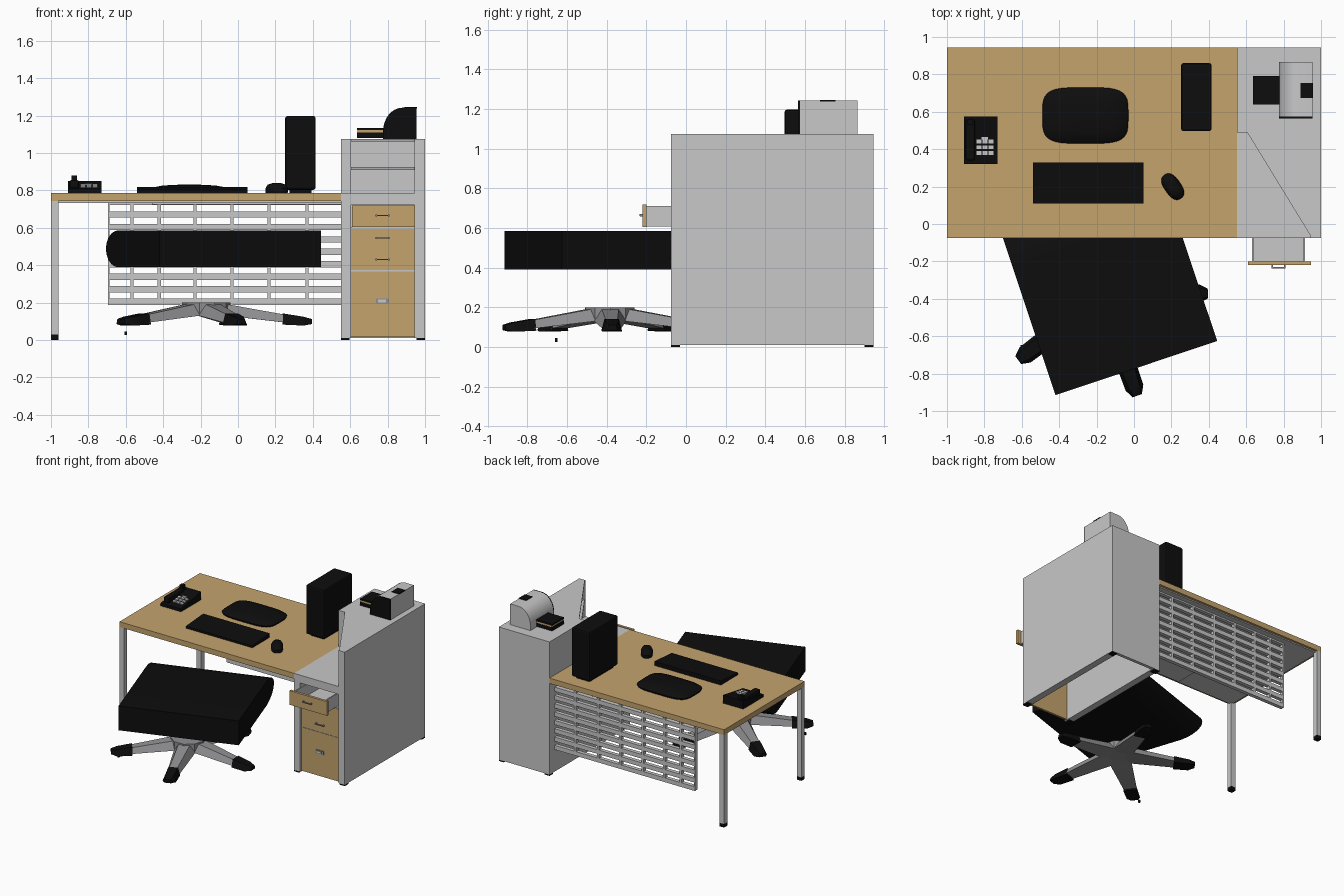
import bpy, bmesh, math
from mathutils import Matrix, Vector

if "Cube" in bpy.data.objects:
    bpy.data.objects.remove(bpy.data.objects["Cube"])


def material(name, rgb):
    m = bpy.data.materials.new(name)
    m.diffuse_color = (*rgb, 1)
    m.use_nodes = True
    m.node_tree.nodes["Principled BSDF"].inputs["Base Color"].default_value = m.diffuse_color
    return m


GRAY = material("light gray", (0.58, 0.58, 0.58))
WOOD = material("tan wood", (0.56, 0.37, 0.155))
BLACK = material("black", (0.004, 0.004, 0.004))
STEEL = material("mid gray", (0.28, 0.28, 0.29))


def loft(name, rings, mat, smooth=False, matrix=None):
    """Skin equal-length rings of points and cap both ends."""
    bm = bmesh.new()
    rv = [[bm.verts.new(p) for p in r] for r in rings]
    n = len(rv[0])
    for a, b in zip(rv, rv[1:]):
        for i in range(n):
            j = (i + 1) % n
            bm.faces.new((a[i], a[j], b[j], b[i]))
    bm.faces.new(rv[0][::-1])
    bm.faces.new(rv[-1])
    if matrix:
        bm.transform(matrix)
    bmesh.ops.recalc_face_normals(bm, faces=bm.faces)
    me = bpy.data.meshes.new(name)
    bm.to_mesh(me)
    bm.free()
    me.materials.append(mat)
    ob = bpy.data.objects.new(name, me)
    bpy.context.collection.objects.link(ob)
    if smooth:
        bpy.ops.object.select_all(action='DESELECT')
        ob.select_set(True)
        bpy.context.view_layer.objects.active = ob
        bpy.ops.object.shade_smooth_by_angle(angle=math.radians(40))
    return ob


def plate(name, pts, z0, z1, mat):
    return loft(name, [[(x, y, z) for x, y in pts] for z in (z0, z1)], mat)


def box(name, x0, x1, y0, y1, z0, z1, mat, bevel=0):
    ob = plate(name, [(x0, y0), (x1, y0), (x1, y1), (x0, y1)], z0, z1, mat)
    if bevel:
        b = ob.modifiers.new("bevel", 'BEVEL')
        b.width, b.segments = bevel, 2
    return ob


def oval(a, b, z, power, n=40):
    """Rounded-rectangle ring around the origin."""
    out = []
    for i in range(n):
        t = 2 * math.pi * i / n
        c, s = math.cos(t), math.sin(t)
        out.append((a * math.copysign(abs(c) ** power, c),
                    b * math.copysign(abs(s) ** power, s), z))
    return out


# Desk top, underframe and left legs
box("desk_top", -1, 0.55, -0.075, 0.945, 0.742, 0.785, WOOD)
box("desk_underframe", -0.98, 0.55, -0.055, 0.925, 0.733, 0.742, GRAY)
box("front_tray", -0.46, 0.55, -0.04, 0.25, 0.724, 0.734, GRAY)
for tag, y in (("front", -0.075), ("back", 0.905)):
    box(tag + "_leg", -1, -0.96, y, y + 0.04, 0.028, 0.742, GRAY)
    box(tag + "_leg_foot", -1, -0.96, y, y + 0.04, 0, 0.028, BLACK)

# Slotted modesty panel
PY0, PY1 = 0.85, 0.88
for k in range(9):
    z = 0.187 + 0.0667 * k
    box("panel_slat", -0.695, 0.55, PY0, PY1, z, min(z + 0.034, 0.735), GRAY)
for x in (-0.691, -0.567, -0.422, -0.23, -0.032, 0.166, 0.369):
    w = 0.005 if x < -0.6 else 0.009
    box("panel_upright", x - w, x + w, PY0, PY1, 0.19, 0.735, GRAY)

# Cabinet shell: walls, open diagonal shelves above desk height
box("cabinet_right_wall", 0.945, 1, -0.075, 0.945, 0.01, 1.075, GRAY)
box("cabinet_back", 0.55, 1, 0.92, 0.945, 0.01, 1.075, GRAY)
box("cabinet_left_wall", 0.55, 0.605, -0.075, 0.945, 0.01, 0.785, GRAY)
box("cabinet_left_upper_wall", 0.55, 0.605, 0.49, 0.945, 0.785, 1.075, GRAY)
box("cabinet_counter", 0.55, 1, -0.075, 0.945, 0.722, 0.785, GRAY)
outline = [(0.55, 0.49), (0.605, 0.49), (0.945, -0.065), (0.945, -0.075),
           (1, -0.075), (1, 0.945), (0.55, 0.945)]
plate("cabinet_top", outline, 1.06, 1.075, GRAY)
plate("middle_shelf", [(0.605, 0.49), (0.945, -0.065), (0.945, 0.92), (0.605, 0.92)],
      0.91, 0.926, GRAY)
box("drawer_divider", 0.605, 0.945, -0.06, 0.92, 0.594, 0.603, GRAY)
box("lower_divider", 0.605, 0.945, -0.058, 0.92, 0.363, 0.375, GRAY)
for x in (0.55, 0.955):
    for y in (-0.075, 0.9):
        box("cabinet_foot", x, x + 0.045, y, y + 0.045, 0, 0.01, BLACK)

# Closed drawer fronts
box("middle_drawer_front", 0.605, 0.945, -0.062, -0.045, 0.373, 0.594, WOOD)
box("bottom_drawer_front", 0.605, 0.945, -0.062, -0.045, 0.015, 0.366, WOOD)

# Open top drawer
box("open_drawer_front", 0.61, 0.945, -0.22, -0.2, 0.605, 0.718, WOOD)
box("open_drawer_floor", 0.632, 0.915, -0.2, 0.45, 0.607, 0.617, GRAY)
for x in (0.632, 0.905):
    box("open_drawer_side", x, x + 0.01, -0.2, 0.45, 0.607, 0.71, GRAY)
box("open_drawer_back", 0.632, 0.915, 0.44, 0.45, 0.607, 0.71, GRAY)

# Drawer pulls
for y, z in ((-0.22, 0.665), (-0.062, 0.545), (-0.062, 0.43)):
    box("drawer_pull", 0.735, 0.81, y - 0.017, y - 0.011, z - 0.003, z + 0.004, STEEL)
    for x in (0.735, 0.802):
        box("pull_post", x, x + 0.008, y - 0.012, y, z - 0.006, z + 0.006, STEEL)
box("bottom_pull_plate", 0.738, 0.806, -0.07, -0.062, 0.195, 0.222, STEEL)
box("bottom_pull_inset", 0.748, 0.79, -0.074, -0.07, 0.2, 0.217, GRAY)

# Chair seat: slab with a rounded far edge, turned on the floor
W, D, Z0, Z1, R = 0.912, 0.9, 0.39, 0.585, 0.2
zm, hz = (Z0 + Z1) / 2, (Z1 - Z0) / 2
prof = [(0, Z1), (0, Z0)]
for i in range(17):
    a = -math.pi / 2 + math.pi * i / 16
    prof.append((D - R + R * math.cos(a), zm + hz * math.sin(a)))
turn = Matrix.Translation((-0.42, -0.915, 0)) @ Matrix.Rotation(math.radians(18.5), 4, 'Z')
loft("chair_seat", [[(x, y, z) for y, z in prof] for x in (0, W)], BLACK, True, turn)

# Five-star chair base


def section(r, wb, wt, zb, zt):
    return [(r, -wb, zb), (r, wb, zb), (r, wt, zt), (r, -wt, zt)]


centre = Matrix.Translation((-0.17, -0.385, 0))
loft("chair_hub", [[(0.13 * math.cos(k * math.pi / 5), 0.13 * math.sin(k * math.pi / 5), z)
                    for k in range(10)] for z in (0.135, 0.2)], STEEL, False,
     centre @ Matrix.Rotation(math.radians(-70.6), 4, 'Z'))
for k in range(5):
    m = centre @ Matrix.Rotation(math.radians(-70.6 + 72 * k), 4, 'Z')
    loft("chair_arm", [section(0.06, 0.085, 0.045, 0.135, 0.2),
                       section(0.45, 0.045, 0.028, 0.09, 0.13)], STEEL, False, m)
    loft("chair_arm_tip", [section(0.41, 0.052, 0.036, 0.082, 0.142),
                           section(0.52, 0.05, 0.03, 0.077, 0.124),
                           section(0.565, 0.026, 0.018, 0.085, 0.112)], BLACK, False, m)
box("caster_pin", -0.606, -0.594, -0.66, -0.648, 0.026, 0.046, BLACK)

# Computer tower
box("computer_tower", 0.252, 0.415, 0.497, 0.86, 0.803, 1.197, BLACK, 0.012)
box("tower_foot", 0.275, 0.392, 0.53, 0.83, 0.785, 0.806, BLACK)

# Domed stand, keyboard and mouse
loft("display_stand", [oval(0.225, 0.145, 0.785, 0.5), oval(0.23, 0.15, 0.798, 0.5),
                       oval(0.215, 0.135, 0.812, 0.5), oval(0.14, 0.09, 0.826, 0.6),
                       oval(0.06, 0.04, 0.83, 0.8)], BLACK, True,
     Matrix.Translation((-0.26, 0.58, 0)))
loft("keyboard", [[(x, 0.11, 0.785), (x, 0.33, 0.785), (x, 0.33, 0.818), (x, 0.11, 0.802)]
                  for x in (-0.54, 0.05)], BLACK)
loft("mouse", [oval(0.075, 0.042, 0.785, 0.8), oval(0.077, 0.044, 0.81, 0.8),
               oval(0.062, 0.034, 0.83, 0.8), oval(0.03, 0.016, 0.839, 0.9)], BLACK, True,
     Matrix.Translation((0.207, 0.2, 0)) @ Matrix.Rotation(math.radians(-55), 4, 'Z'))

# Desk phone with keys and handset stub
loft("phone_body", [[(x, 0.32, 0.785), (x, 0.575, 0.785), (x, 0.575, 0.85), (x, 0.32, 0.808)]
                    for x in (-0.91, -0.73)], BLACK)
box("phone_handset", -0.9, -0.85, 0.34, 0.56, 0.81, 0.855, BLACK, 0.01)
box("phone_aerial", -0.89, -0.86, 0.53, 0.56, 0.84, 0.88, BLACK)
slope = 0.042 / 0.255
for i in range(3):
    for j in range(3):
        x, y = -0.842 + i * 0.032, 0.37 + j * 0.03
        z = 0.808 + slope * (y + 0.01 - 0.32)
        box("phone_key", x, x + 0.026, y, y + 0.021, z - 0.004, z + 0.005, GRAY)
box("phone_display", -0.815, -0.78, 0.452, 0.466, 0.826, 0.837, GRAY)

# Printer: rounded body with black front end, paper tray and top slot
prof = [(0.955, 1.075), (0.955, 1.242)]
for i in range(9):
    a = math.pi / 2 * (1 + i / 8)
    prof.append((0.88 + 0.105 * math.cos(a), 1.112 + 0.13 * math.sin(a)))
prof.append((0.775, 1.075))


def printer(name, y0, y1, mat):
    loft(name, [[(x, y, z) for x, z in prof] for y in (y0, y1)], mat, True)


printer("printer_body", 0.574, 0.865, GRAY)
printer("printer_front_end", 0.565, 0.574, BLACK)
box("printer_slot", 0.89, 0.956, 0.675, 0.755, 1.238, 1.246, BLACK)
box("paper_tray", 0.635, 0.78, 0.64, 0.79, 1.08, 1.108, BLACK)
box("paper_stack", 0.64, 0.78, 0.642, 0.788, 1.108, 1.122, WOOD)
box("paper_cover", 0.635, 0.78, 0.64, 0.79, 1.122, 1.134, BLACK)
